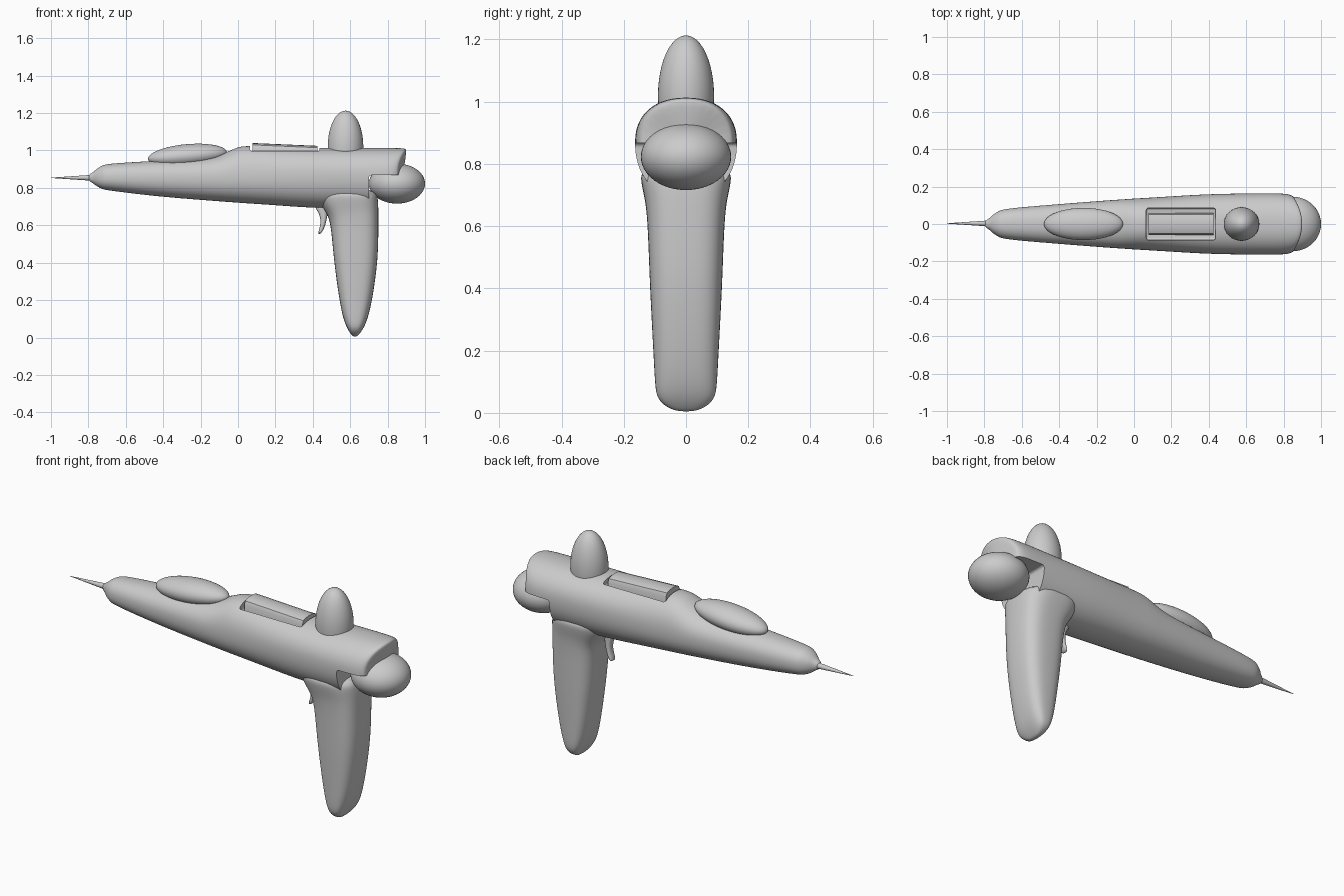
import bpy, bmesh, math
from mathutils import Vector

if "Cube" in bpy.data.objects:
    bpy.data.objects.remove(bpy.data.objects["Cube"])


def finish(ob, angle=35):
    """Apply all modifiers and smooth everything but hard edges."""
    bpy.ops.object.select_all(action='DESELECT')
    ob.select_set(True)
    bpy.context.view_layer.objects.active = ob
    for m in list(ob.modifiers):
        bpy.ops.object.modifier_apply(modifier=m.name)
    bpy.ops.object.shade_smooth_by_angle(angle=math.radians(angle))
    return ob


def loft(name, rings, subdiv=2):
    """Skin a list of closed rings, cap the ends, subdivide."""
    bm = bmesh.new()
    loops = [[bm.verts.new(p) for p in r] for r in rings]
    n = len(loops[0])
    for a, b in zip(loops, loops[1:]):
        for i in range(n):
            j = (i + 1) % n
            bm.faces.new((a[i], a[j], b[j], b[i]))
    bm.faces.new(loops[0])
    bm.faces.new(loops[-1])
    bmesh.ops.recalc_face_normals(bm, faces=bm.faces)
    me = bpy.data.meshes.new(name)
    bm.to_mesh(me)
    bm.free()
    ob = bpy.data.objects.new(name, me)
    bpy.context.collection.objects.link(ob)
    if subdiv:
        m = ob.modifiers.new("smooth", 'SUBSURF')
        m.levels = subdiv
    return ob


def superellipse(n, power):
    for i in range(n):
        t = 2 * math.pi * (i + 0.5) / n
        c, s = math.cos(t), math.sin(t)
        yield (math.copysign(abs(c) ** (2 / power), c),
               math.copysign(abs(s) ** (2 / power), s))


def ellipsoid(name, loc, radii, tilt=0):
    bpy.ops.mesh.primitive_uv_sphere_add(segments=48, ring_count=24, location=loc,
                                         rotation=(0, tilt, 0))
    ob = bpy.context.object
    ob.name = name
    ob.scale = radii
    return finish(ob, 60)


def cut(ob, name, lo, hi, bevel):
    """Subtract a rounded box."""
    lo, hi = Vector(lo), Vector(hi)
    bpy.ops.mesh.primitive_cube_add(size=1, location=(lo + hi) / 2)
    c = bpy.context.object
    c.name = name
    c.scale = hi - lo
    bpy.ops.object.transform_apply(location=False, rotation=False, scale=True)
    b = c.modifiers.new("bevel", 'BEVEL')
    b.width, b.segments = bevel, 4
    finish(c)
    m = ob.modifiers.new("cut", 'BOOLEAN')
    m.operation, m.solver, m.object = 'DIFFERENCE', 'EXACT', c
    finish(ob)
    bpy.data.objects.remove(c)


# Main body: x, half width, bottom, widest height, top
stations = [
    (-0.800, 0.016, 0.838, 0.854, 0.870), (-0.775, 0.028, 0.825, 0.854, 0.883),
    (-0.755, 0.050, 0.808, 0.855, 0.903), (-0.725, 0.068, 0.793, 0.856, 0.921),
    (-0.700, 0.082, 0.787, 0.856, 0.930), (-0.45, 0.103, 0.755, 0.855, 0.945),
    (-0.16, 0.126, 0.732, 0.855, 0.960), (-0.08, 0.131, 0.726, 0.856, 0.980),
    (0.00, 0.137, 0.720, 0.858, 1.023), (0.06, 0.140, 0.716, 0.860, 1.026),
    (0.25, 0.152, 0.703, 0.865, 1.018), (0.42, 0.162, 0.690, 0.870, 1.014),
    (0.65, 0.165, 0.690, 0.870, 1.014), (0.80, 0.165, 0.690, 0.870, 1.014),
    (0.875, 0.158, 0.70, 0.870, 1.014), (0.898, 0.150, 0.71, 0.870, 1.010),
    (0.904, 0.140, 0.72, 0.870, 0.995)]
rings = []
for x, w, lo, mid, hi in stations:
    bow = max(0, (x - 0.8) / 0.1) * 2.2
    rings.append([(x - bow * (w * c) ** 2, w * c,
                   mid + s * ((hi - mid) if s > 0 else (mid - lo)))
                  for c, s in superellipse(28, 2.25)])
body = finish(loft("body", rings))
cut(body, "rear_cutter", (0.70, -0.3, 0.5), (1.2, 0.3, 0.868), 0.015)
cut(body, "slot_cutter", (0.065, -0.085, 0.975), (0.437, 0.085, 1.2), 0.012)

# Handle: height, front x, back x, half depth
grip = [(0.80, 0.42, 0.740, 0.150), (0.74, 0.425, 0.750, 0.146),
        (0.69, 0.455, 0.752, 0.134), (0.64, 0.488, 0.752, 0.127),
        (0.55, 0.500, 0.752, 0.122), (0.40, 0.513, 0.748, 0.117),
        (0.20, 0.541, 0.719, 0.106), (0.10, 0.562, 0.694, 0.101),
        (0.05, 0.583, 0.672, 0.096), (0.022, 0.600, 0.652, 0.070),
        (0.004, 0.615, 0.635, 0.030)]
finish(loft("handle", [[((a + b) / 2 + c * (b - a) / 2, d * s, z)
                        for c, s in superellipse(20, 3)] for z, a, b, d in grip]), 60)

# Trigger: tapering hook
hook = [(0.71, 0.400, 0.50), (0.68, 0.422, 0.483), (0.65, 0.438, 0.478),
        (0.61, 0.442, 0.470), (0.575, 0.432, 0.458), (0.552, 0.427, 0.440)]
finish(loft("trigger", [[((a + b) / 2 + c * (b - a) / 2, 0.022 * s, z)
                         for c, s in superellipse(12, 2.4)] for z, a, b in hook]), 60)

# Raised insert lying in the top slot
profile = [(-0.058, 0.95), (-0.058, 0.0), (-0.05, 0.018), (-0.03, 0.026), (0, 0.028),
           (0.03, 0.026), (0.05, 0.018), (0.058, 0.0), (0.058, 0.95)]
finish(loft("top_insert", [[(x, y, z if z > 0.5 else crown + z) for y, z in profile]
                           for x, crown in ((0.078, 1.012), (0.424, 0.997))], 0))

# Needle at the nose
bpy.ops.mesh.primitive_cone_add(vertices=24, radius1=0.015, radius2=0.001, depth=0.21,
                                location=(-0.895, 0.003, 0.854),
                                rotation=(0, -math.pi / 2, 0))
bpy.context.object.name = "needle"
finish(bpy.context.object)

# Rounded pods
ellipsoid("rear_ball", (0.85, 0, 0.823), (0.15, 0.145, 0.107))
ellipsoid("top_dome", (0.575, 0, 1.02), (0.095, 0.09, 0.193))
ellipsoid("front_canopy", (-0.27, 0, 0.972), (0.212, 0.086, 0.062), math.radians(-5))
